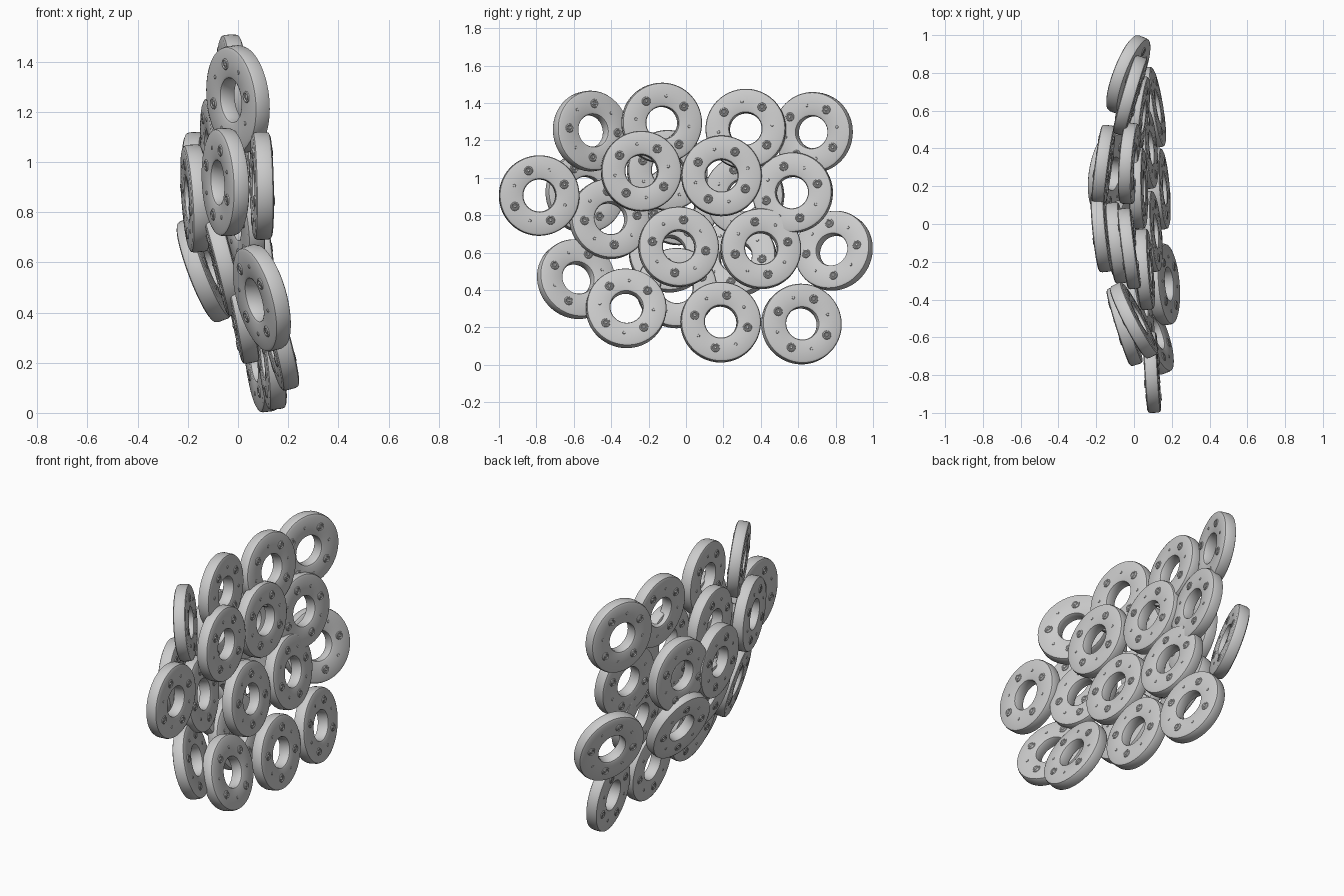
import bpy, bmesh, math, random
from mathutils import Vector, Matrix, Quaternion

if "Cube" in bpy.data.objects:
    bpy.data.objects.remove(bpy.data.objects["Cube"], do_unlink=True)
random.seed(4)

grey = bpy.data.materials.new("stone grey")
grey.use_nodes = True
colour = (0.6, 0.6, 0.6, 1)
grey.diffuse_color = colour
grey.node_tree.nodes["Principled BSDF"].inputs["Base Color"].default_value = colour

R, HOLE, HALF = 0.215, 0.086, 0.036


def lathe(bm, profile, steps, closed, move=Matrix()):
    """Spin (radius, height) points about z; a closed profile makes a ring."""
    rings = [[bm.verts.new(move @ Vector((r * math.cos(a), r * math.sin(a), h)))
              for a in (math.tau * i / steps for i in range(steps))]
             for r, h in profile]
    pairs = list(zip(rings, rings[1:]))
    if closed:
        pairs.append((rings[-1], rings[0]))
    else:
        bm.faces.new(rings[-1])
    for a, b in pairs:
        for i in range(steps):
            j = (i + 1) % steps
            bm.faces.new((a[i], a[j], b[j], b[i]))


def make_disc_mesh():
    bm = bmesh.new()
    # Flat ring with softened rims
    side = [(HOLE, HALF - 0.014), (HOLE + 0.004, HALF - 0.004), (HOLE + 0.013, HALF),
            (R - 0.015, HALF), (R - 0.004, HALF - 0.005), (R, HALF - 0.016)]
    lathe(bm, side + [(r, -h) for r, h in reversed(side)], 64, True)
    # Four dimpled studs and four pips on each face
    stud = [(0.025, -0.002), (0.022, 0.004), (0.017, 0.006), (0.013, 0.002),
            (0.009, 0.002), (0.006, 0.005)]
    pip = [(0.009, -0.002), (0.007, 0.003), (0.003, 0.004)]
    for flip in (0, math.pi):
        for k in range(8):
            place = (Matrix.Rotation(flip, 4, "X") @ Matrix.Rotation(k * math.pi / 4, 4, "Z")
                     @ Matrix.Translation((0.145, 0, HALF)))
            lathe(bm, pip if k % 2 else stud, 12, False, place)
    bmesh.ops.recalc_face_normals(bm, faces=bm.faces)
    mesh = bpy.data.meshes.new("ring_disc")
    bm.to_mesh(mesh)
    bm.free()
    mesh.materials.append(grey)
    return mesh


# Centre (x, y, z) and tilt of the axis towards y and z
discs = {
    "top_row": [(0.0, -0.51, 1.25, 0.46, 0.1), (-0.025, -0.13, 1.293, 0.13, 0.03),
                (-0.025, 0.32, 1.26, -0.07, 0.1), (-0.02, 0.68, 1.243, -0.28, 0.04)],
    "upper_row": [(0.095, -0.785, 0.905, 0.06, 0.02), (0.055, -0.24, 1.035, 0.08, 0.06),
                  (0.022, 0.19, 1.01, 0.02, 0.08), (0.02, 0.57, 0.92, -0.12, 0.1)],
    "middle_row": [(0.02, -0.41, 0.78, 0.22, 0.15), (0.085, -0.04, 0.63, 0.09, 0.13),
                   (0.06, 0.4, 0.62, 0.09, 0.14), (-0.03, 0.79, 0.61, -0.35, 0.23)],
    "bottom_row": [(0.095, -0.587, 0.458, 0.33, 0.25), (0.155, -0.32, 0.302, 0.08, 0.26),
                   (0.13, 0.185, 0.228, 0.08, 0.12), (0.095, 0.617, 0.218, 0.16, 0.12)],
    "back_layer": [(-0.05, -0.54, 0.92, 0.3, 0.05), (-0.162, 0.31, 0.905, -0.13, 0.05),
                   (-0.17, -0.04, 0.855, 0.1, 0.07), (-0.09, -0.1, 1.04, 0.12, 0.05),
                   (0.01, -0.05, 0.41, 0.03, 0.2), (-0.06, -0.09, 0.6, 0.03, 0.25),
                   (-0.135, 0.27, 0.57, -0.15, 0.35)],
}

mesh = make_disc_mesh()
made = []
for row, places in discs.items():
    for n, (x, y, z, ty, tz) in enumerate(places, 1):
        ob = bpy.data.objects.new(f"{row}_disc_{n}", mesh)
        bpy.context.collection.objects.link(ob)
        axis = Vector((math.sqrt(1 - ty * ty - tz * tz), ty, tz))
        spin = Quaternion((0, 0, 1), random.uniform(0, math.tau))
        ob.rotation_euler = (axis.to_track_quat("Z", "Y") @ spin).to_euler()
        ob.location = (x, y, z)
        made.append(ob)

# Smooth the shared mesh, keeping sharp edges
bpy.ops.object.select_all(action="DESELECT")
made[0].select_set(True)
bpy.context.view_layer.objects.active = made[0]
bpy.ops.object.shade_smooth_by_angle(angle=math.radians(40))
